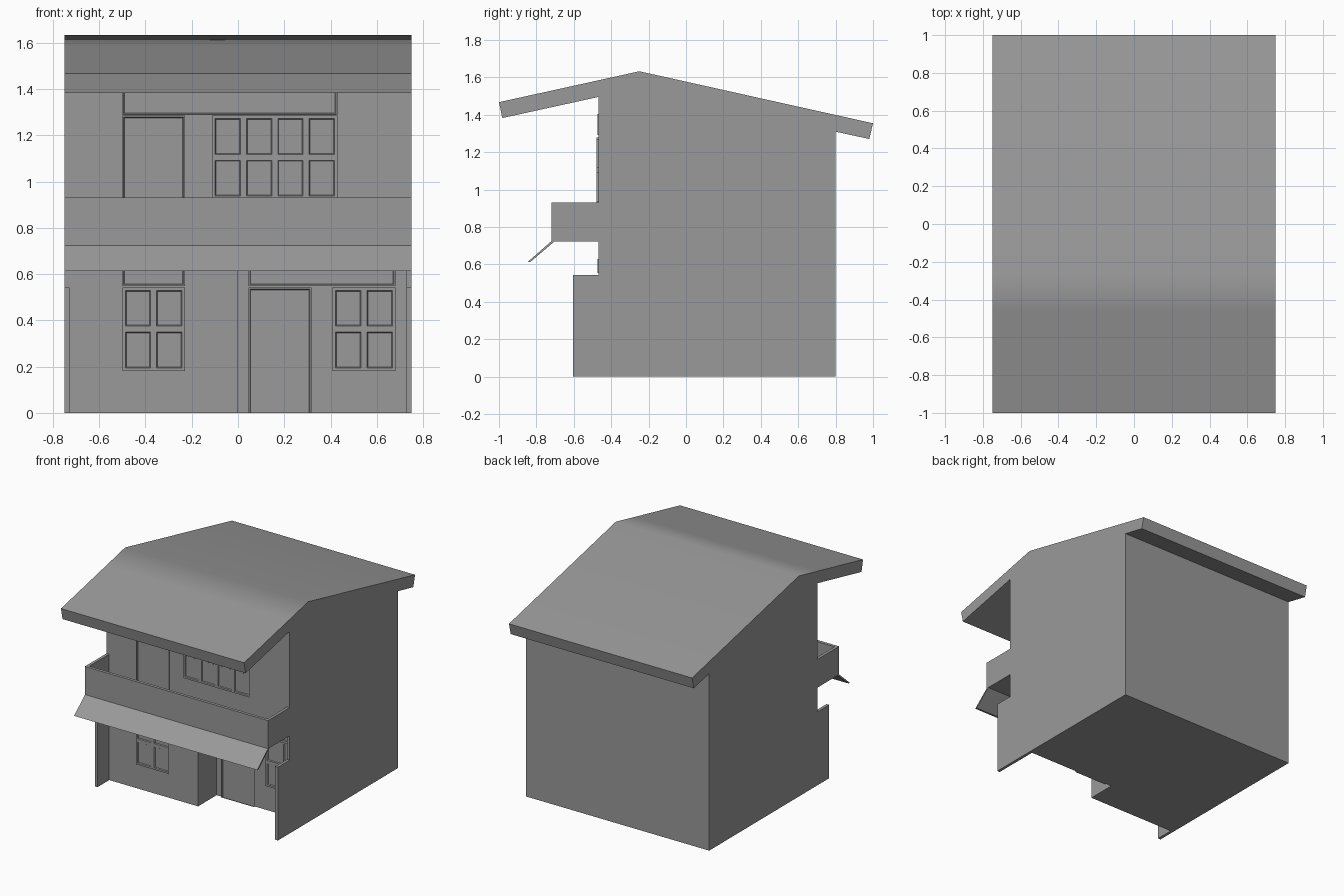
import bpy
import bmesh
from math import radians
from mathutils import Matrix

HALF = 0.75      # half width of the house
WALL = 0.022     # thickness of fins and parapet
FRONT = -0.467   # main front wall
PORCH = -0.25    # recessed entrance wall

cube = bpy.data.objects.get("Cube")
if cube:
    bpy.data.objects.remove(cube, do_unlink=True)

# Dark grey finish shared by every part
GREY = (0.32, 0.32, 0.32, 1)
finish = bpy.data.materials.new("dark_grey")
finish.use_nodes = True
finish.diffuse_color = GREY
finish.node_tree.nodes["Principled BSDF"].inputs["Base Color"].default_value = GREY


def add_object(name, bm):
    mesh = bpy.data.meshes.new(name)
    bm.to_mesh(mesh)
    bm.free()
    mesh.materials.append(finish)
    obj = bpy.data.objects.new(name, mesh)
    bpy.context.collection.objects.link(obj)
    return obj


def activate(obj):
    bpy.ops.object.select_all(action='DESELECT')
    obj.select_set(True)
    bpy.context.view_layer.objects.active = obj


def extrude_section(name, section):
    """Extrude a (y, z) outline across the full width."""
    bm = bmesh.new()
    face = bm.faces.new([bm.verts.new((-HALF, y, z)) for y, z in section])
    ext = bmesh.ops.extrude_face_region(bm, geom=[face])
    verts = [v for v in ext["geom"] if isinstance(v, bmesh.types.BMVert)]
    bmesh.ops.translate(bm, verts=verts, vec=(2 * HALF, 0, 0))
    bmesh.ops.recalc_face_normals(bm, faces=bm.faces[:])
    return add_object(name, bm)


def carve(target, low, high):
    """Cut a box-shaped void out of the target."""
    size = [b - a for a, b in zip(low, high)]
    mid = [(a + b) / 2 for a, b in zip(low, high)]
    bm = bmesh.new()
    bmesh.ops.create_cube(bm, size=1, matrix=Matrix.Translation(mid) @ Matrix.Diagonal((*size, 1)))
    cutter = add_object("cutter", bm)
    cutter.hide_render = True
    mod = target.modifiers.new("void", 'BOOLEAN')
    mod.operation = 'DIFFERENCE'
    mod.solver = 'EXACT'
    mod.object = cutter
    activate(target)
    bpy.ops.object.modifier_apply(modifier=mod.name)
    bpy.data.objects.remove(cutter, do_unlink=True)


def panel(name, x0, x1, z0, z1, wall, cells=1, border=0.006, proud=0.011, sill=True):
    """Framed joinery on a wall, with a square grid of bevelled, sunken panes."""
    place = (Matrix.Translation(((x0 + x1) / 2, wall - proud, (z0 + z1) / 2))
             @ Matrix.Rotation(radians(90), 4, 'X')
             @ Matrix.Diagonal((x1 - x0, z1 - z0, 1, 1)))
    bm = bmesh.new()
    bmesh.ops.create_grid(bm, x_segments=cells, y_segments=cells, size=0.5, matrix=place)
    panes = bm.faces[:]
    rim = [e for e in bm.edges if e.is_boundary]
    for thickness, depth in ((border, 0), (0.004, -0.6 * proud)):
        bmesh.ops.inset_individual(bm, faces=panes, thickness=thickness, depth=depth,
                                   use_even_offset=True)
    ext = bmesh.ops.extrude_edge_only(bm, edges=rim)
    verts = [v for v in ext["geom"] if isinstance(v, bmesh.types.BMVert)]
    bmesh.ops.translate(bm, verts=verts, vec=(0, proud + 0.004, 0))
    if not sill:
        # Run the leaf down to the floor between the jambs
        for v in bm.verts:
            if v.co.z < z0 + 2 * border:
                v.co.z = z0
        bmesh.ops.dissolve_degenerate(bm, dist=0.0001, edges=bm.edges[:])
    return add_object(name, bm)


# House shell: walls, gabled roof, balcony and fins share one side outline
house = extrude_section("house_shell", [
    (-0.604, 0), (0.8, 0), (0.8, 1.31), (0.98, 1.271), (1, 1.355),
    (-0.25, 1.633), (FRONT, 1.585), (-1, 1.468), (-0.982, 1.383), (FRONT, 1.496),
    (FRONT, 0.932), (-0.72, 0.932), (-0.72, 0.723), (FRONT, 0.723),
    (FRONT, 0.543), (-0.604, 0.543)])
inner = HALF - WALL
# Space between the fins, entrance recess, and balcony well
carve(house, (-inner, -0.9, -0.1), (inner, FRONT, 0.6))
carve(house, (0, -0.65, -0.1), (inner, PORCH, 0.723))
carve(house, (-inner, -0.72 + WALL, 0.75), (inner, FRONT, 1.0))
activate(house)
bpy.ops.object.shade_smooth_by_angle(angle=radians(30))
weighted = house.modifiers.new("weighted_normals", 'WEIGHTED_NORMAL')
weighted.keep_sharp = True

# Sloping awning below the balcony
extrude_section("awning", [(-0.72, 0.724), (-0.846, 0.614), (-0.832, 0.614), (-0.703, 0.723)])

# Four-pane windows: name, left edge, bottom, wall
for name, x, z, wall in [
        ("ground_window", -0.5, 0.182, FRONT),
        ("porch_window", 0.409, 0.182, PORCH),
        ("upper_window_right", -0.112, 0.925, FRONT),
        ("upper_window_left", 0.159, 0.925, FRONT)]:
    panel(name, x, x + 0.271, z, z + 0.36, wall, cells=2, border=0.013)

# Doors
panel("entrance_door", 0.045, 0.317, 0, 0.542, PORCH, sill=False)
panel("balcony_door", -0.5, -0.229, 0.75, 1.285, FRONT, sill=False)

# Transom panels above the openings
panel("ground_transom", -0.5, -0.229, 0.548, 0.635, FRONT, proud=0.007)
panel("porch_transom", 0.045, 0.68, 0.548, 0.635, PORCH, proud=0.007)
panel("upper_transom", -0.5, 0.43, 1.287, 1.41, FRONT, proud=0.007)
